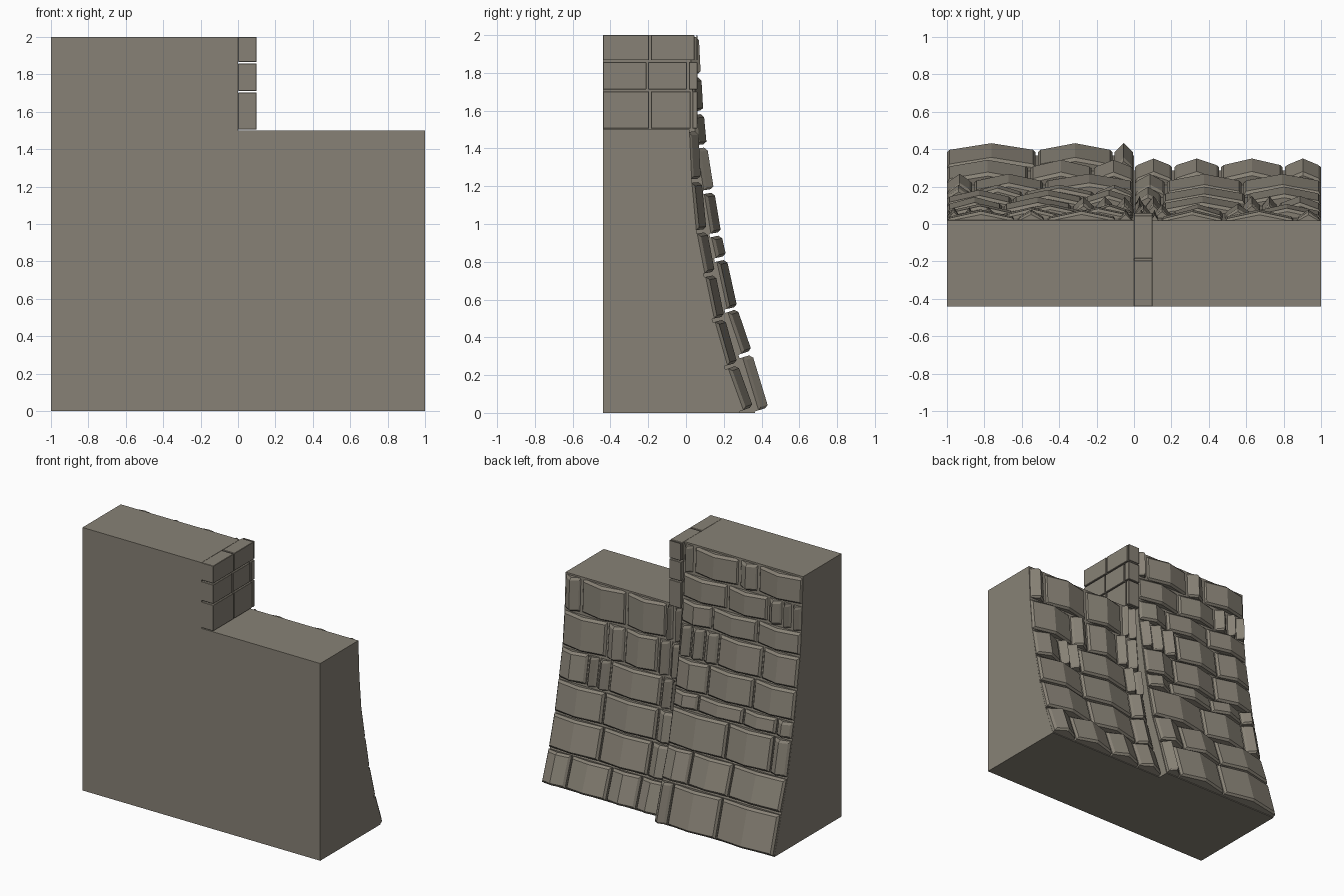
import bpy, bmesh
from mathutils import Vector

if "Cube" in bpy.data.objects:
    bpy.data.objects.remove(bpy.data.objects["Cube"])

stone = bpy.data.materials.new("warm grey stone")
stone.diffuse_color = (0.245, 0.222, 0.18, 1)
stone.use_nodes = True
stone.node_tree.nodes["Principled BSDF"].inputs["Base Color"].default_value = stone.diffuse_color


def finish(bm, name):
    bmesh.ops.recalc_face_normals(bm, faces=bm.faces)
    me = bpy.data.meshes.new(name)
    bm.to_mesh(me)
    bm.free()
    me.materials.append(stone)
    ob = bpy.data.objects.new(name, me)
    bpy.context.collection.objects.link(ob)
    return ob


def wall_body(name, x0, x1, profile):
    """Prism along x from a (y, z) curve of the battered rear face."""
    pts = [(-0.44, 0)] + profile + [(-0.44, profile[-1][1])]
    bm = bmesh.new()
    a = [bm.verts.new((x0, y, z)) for y, z in pts]
    b = [bm.verts.new((x1, y, z)) for y, z in pts]
    bm.faces.new(a)
    bm.faces.new(b)
    n = len(pts)
    for i in range(n):
        j = (i + 1) % n
        bm.faces.new((a[i], a[j], b[j], b[i]))
    finish(bm, name)


def add_stone(bm, x0, x1, low, high, peak):
    """Stone with a ridged outer face and chamfered rim, leaning along low -> high."""
    low, high = Vector((0, *low)), Vector((0, *high))
    up = (high - low).normalized()
    out = Vector((0, up.z, -up.y))
    length = (high - low).length
    xm = (x0 + x1) / 2
    end = peak - 0.037
    c = 0.013

    def ring(inset, drop):
        l, r = x0 + inset, x1 - inset
        b, t = inset, length - inset * 1.4
        corners = [(l, b, end), (xm, b, peak), (r, b, end),
                   (r, t, end), (xm, t, peak), (l, t, end)]
        return [bm.verts.new(low + up * s + out * (-0.015 if drop is None else d - drop)
                             + Vector((x, 0, 0))) for x, s, d in corners]

    rings = [ring(0, None), ring(0, 0.017), ring(c, 0)]
    for p, q in zip(rings, rings[1:]):
        for i in range(6):
            j = (i + 1) % 6
            bm.faces.new((p[i], p[j], q[j], q[i]))
    for r in (rings[0], rings[2]):
        bm.faces.new((r[0], r[1], r[4], r[5]))
        bm.faces.new((r[1], r[2], r[3], r[4]))


def facing(name, x0, x1, profile, splits):
    """Courses of stones following the rear profile, one list of joints per course."""
    bm = bmesh.new()
    n = len(splits)
    for k, joints in enumerate(splits):
        low = (profile[k][0], profile[k][1] + 0.008)
        high = (profile[k + 1][0], profile[k + 1][1] - 0.012)
        peak = 0.074 - 0.026 * k / (n - 1)
        xs = sorted([x0, *joints, x1])
        for a, b in zip(xs, xs[1:]):
            add_stone(bm, a + (0.006 if a > x0 else 0.001),
                      b - (0.006 if b < x1 else 0.001), low, high, peak)
    finish(bm, name)


# Tall half of the wall
tall = [(.365, 0), (.28, .30), (.205, .54), (.15, .81), (.125, .94), (.09, 1.17),
        (.055, 1.41), (.04, 1.59), (.03, 1.785), (.02, 2.0)]
wall_body("tall_wall_body", -1, 0, tall)
facing("tall_wall_stones", -1, -0.005, tall, [
    [-.52, -.11], [-.56, -.22], [-.86, -.48], [-.87, -.59, -.21], [-.65, -.27],
    [-.7, -.33, -.21, -.1], [-.64, -.26], [-.92, -.84, -.72, -.38], [-.63, -.47, -.09]])

# Low half of the wall
low = [(.285, 0), (.205, .24), (.14, .49), (.095, .73), (.055, .96), (.03, 1.23), (.018, 1.5)]
wall_body("low_wall_body", 0, 1, low)
facing("low_wall_stones", 0.005, 1, low, [
    [.21, .46, .8], [.17, .58], [.15, .6], [.06, .15, .58, .68, .77],
    [.1, .2, .48, .63], [.08, .14, .48, .86]])

# Squared blocks covering the step between the halves
bm = bmesh.new()
courses = [(1.505, 1.702, [-.19, .03]), (1.712, 1.857, [-.205, .01]), (1.867, 2.0, [-.19, .05])]
for z0, z1, joints in courses:
    ys = [-.44, *joints, .065]
    for a, b in zip(ys, ys[1:]):
        a, b = a + (0.005 if a > -.44 else 0), b - 0.005
        cube = bmesh.ops.create_cube(bm, size=1)["verts"]
        bmesh.ops.scale(bm, verts=cube, vec=(0.1, b - a, z1 - z0))
        bmesh.ops.translate(bm, verts=cube, vec=(0.05, (a + b) / 2, (z0 + z1) / 2))
blocks = finish(bm, "step_blocks")
bev = blocks.modifiers.new("edge chamfer", 'BEVEL')
bev.width = 0.003
bev.segments = 1
